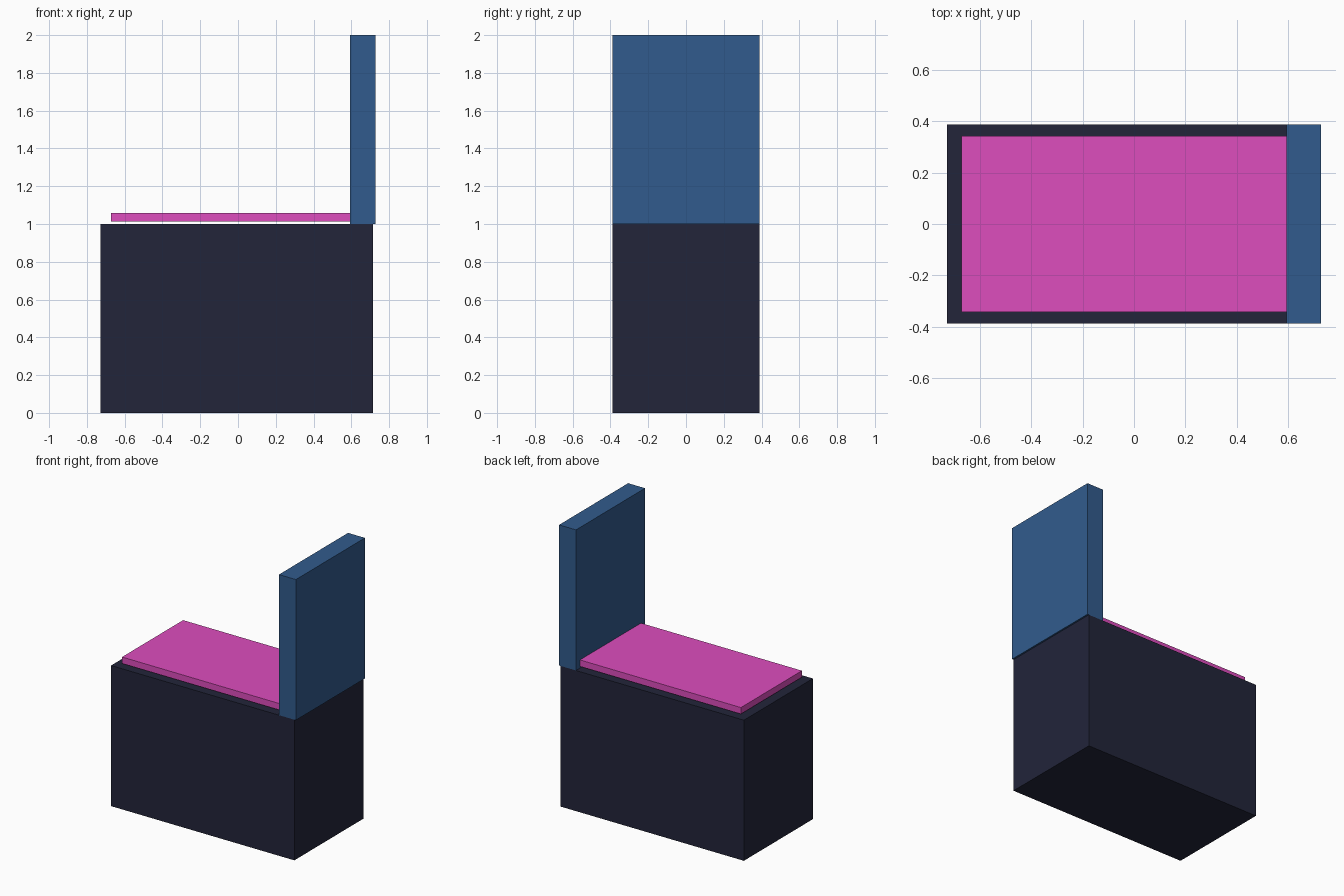
import bpy
from mathutils import Vector

if "Cube" in bpy.data.objects:
    bpy.data.objects.remove(bpy.data.objects["Cube"])


def material(name, rgb):
    mat = bpy.data.materials.new(name)
    mat.diffuse_color = (*rgb, 1.0)
    mat.use_nodes = True
    mat.node_tree.nodes["Principled BSDF"].inputs["Base Color"].default_value = mat.diffuse_color
    return mat


def box(name, low, high, mat):
    """Axis-aligned box between two opposite corners."""
    low, high = Vector(low), Vector(high)
    bpy.ops.mesh.primitive_cube_add(size=1, location=(low + high) / 2)
    obj = bpy.context.object
    obj.name = name
    obj.scale = high - low
    bpy.ops.object.transform_apply(location=False, rotation=False, scale=True)
    obj.data.materials.append(mat)
    return obj


navy = material("navy", (0.016, 0.018, 0.042))
blue = material("blue", (0.031, 0.105, 0.266))
pink = material("pink", (0.723, 0.074, 0.509))

# Solid base block
box("base", (-0.727, -0.388, 0.0), (0.715, 0.388, 1.0), navy)

# Upright backrest, slightly overhanging the base at the rear
box("backrest", (0.594, -0.388, 1.0), (0.727, 0.388, 2.0), blue)

# Thin seat cushion, hovering just above the base and meeting the backrest
box("seat_cushion", (-0.672, -0.343, 1.012), (0.595, 0.343, 1.058), pink)
